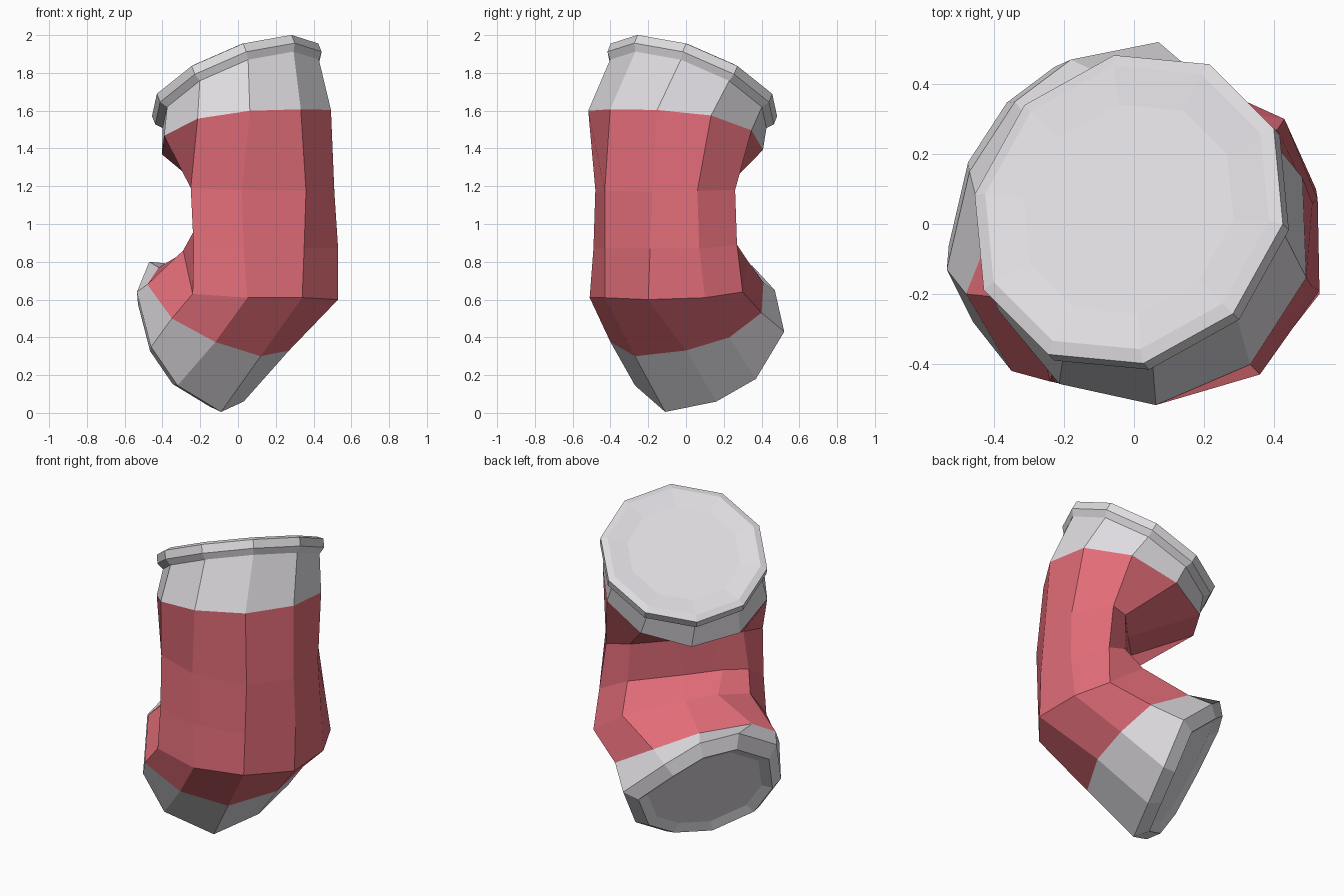
import bpy, bmesh, math
from mathutils import Vector

if "Cube" in bpy.data.objects:
    bpy.data.objects.remove(bpy.data.objects["Cube"])

SIDES = 10


def material(name, rgb):
    m = bpy.data.materials.new(name)
    m.diffuse_color = (*rgb, 1)
    m.use_nodes = True
    m.node_tree.nodes["Principled BSDF"].inputs["Base Color"].default_value = m.diffuse_color
    return m


RED = material("soft red", (0.75, 0.15, 0.185))
GREY = material("light grey", (0.73, 0.71, 0.74))


def ring(c, p, q, turn=0, bow=0):
    """Ten-sided elliptical section: centre, two half axes, twist, saddle height."""
    c, p, q = Vector(c), Vector(p), Vector(q)
    pts = []
    for k in range(SIDES):
        a = math.radians(360 / SIDES * k + turn)
        v = c + p * math.cos(a) + q * math.sin(a)
        v.z += bow * math.cos(2 * a)
        pts.append(v)
    return pts


def resize(pts, n, shift, scale):
    """Same section moved along its axis and scaled about its middle."""
    c = sum((Vector(v) for v in pts), Vector()) / SIDES
    return [c + (Vector(v) - c) * scale + n * shift for v in pts]


def loft(name, rings, mat, cap=False):
    bm = bmesh.new()
    vs = [[bm.verts.new(v) for v in r] for r in rings]
    for a, b in zip(vs, vs[1:]):
        for k in range(SIDES):
            j = (k + 1) % SIDES
            bm.faces.new((a[k], a[j], b[j], b[k]))
    if cap:
        bm.faces.new(vs[-1])
    bmesh.ops.recalc_face_normals(bm, faces=bm.faces)
    # make sure the open shell faces outward, away from its own middle
    mid = sum((v.co for v in bm.verts), Vector()) / len(bm.verts)
    if sum((f.calc_center_median() - mid).dot(f.normal) * f.calc_area() for f in bm.faces) < 0:
        bmesh.ops.reverse_faces(bm, faces=bm.faces)
    me = bpy.data.meshes.new(name)
    bm.to_mesh(me)
    bm.free()
    me.materials.append(mat)
    ob = bpy.data.objects.new(name, me)
    bpy.context.collection.objects.link(ob)


# sections of the bent sleeve, top to bottom; the pinched ones are uneven
top_red = ring((.045, -.055, 1.50), (.318, -.318, .1375), (.339, .339, 0), -5, -.03)
middle = [(.36, -.43, 1.175), (.51, -.18, 1.17), (.51, .06, 1.175), (.37, .26, 1.18),
          (.24, .21, 1.19), (.07, .03, 1.19), (-.09, -.13, 1.2), (-.20, -.28, 1.2),
          (-.25, -.40, 1.19), (.02, -.48, 1.18)]
crease = [(.35, -.43, .87), (.53, -.19, .87), (.525, .07, .87), (.41, .27, .89),
          (.25, .22, .96), (.02, -.02, .97), (-.13, -.18, .98), (-.23, -.29, .97),
          (-.235, -.43, .88), (.03, -.49, .87)]
elbow = [(.34, -.43, .61), (.53, -.2, .60), (.52, .1, .61), (.43, .3, .64),
         (.21, .33, .80), (-.07, .11, .88), (-.2, -.03, .90), (-.29, -.22, .86),
         (-.24, -.45, .63), (.05, -.51, .61)]
low_red = [(.12, -.27, .30), (.27, 0, .33), (.29, .23, .40), (.21, .40, .53),
           (-.06, .41, .69), (-.26, .24, .78), (-.42, -.05, .77), (-.48, -.2, .68),
           (-.35, -.42, .50), (-.12, -.40, .375)]
low_rim = [(-.09, -.11, .005), (.03, .16, .06), (.09, .37, .18), (.07, .52, .43),
           (-.18, .47, .65), (-.34, .35, .78), (-.47, .15, .80), (-.535, -.13, .64),
           (-.46, -.28, .35), (-.32, -.27, .145)]

# red bent body
loft("bent_sleeve", [top_red, middle, crease, elbow, low_red], RED)

# upper collar: flared neck, flange, bevelled lip and shallow dished lid
n = Vector((-.344, .353, .87)).normalized()
lid = ring((-.015, .042, 1.763), (.298, -.298, .238), (.339, .339, 0))
loft("upper_collar", [top_red] + [resize(lid, n, s, k) for s, k in
     ((-.085, .94), (-.05, 1), (0, 1), (.015, .92), (0, .68))], GREY, True)

# lower collar: plain cuff, bevelled lip and recessed lid
n = Vector((-.693, .51, -.51)).normalized()
loft("lower_collar", [low_red] + [resize(low_rim, n, s, k) for s, k in
     ((0, 1), (.06, .85), (.035, .72))], GREY, True)
